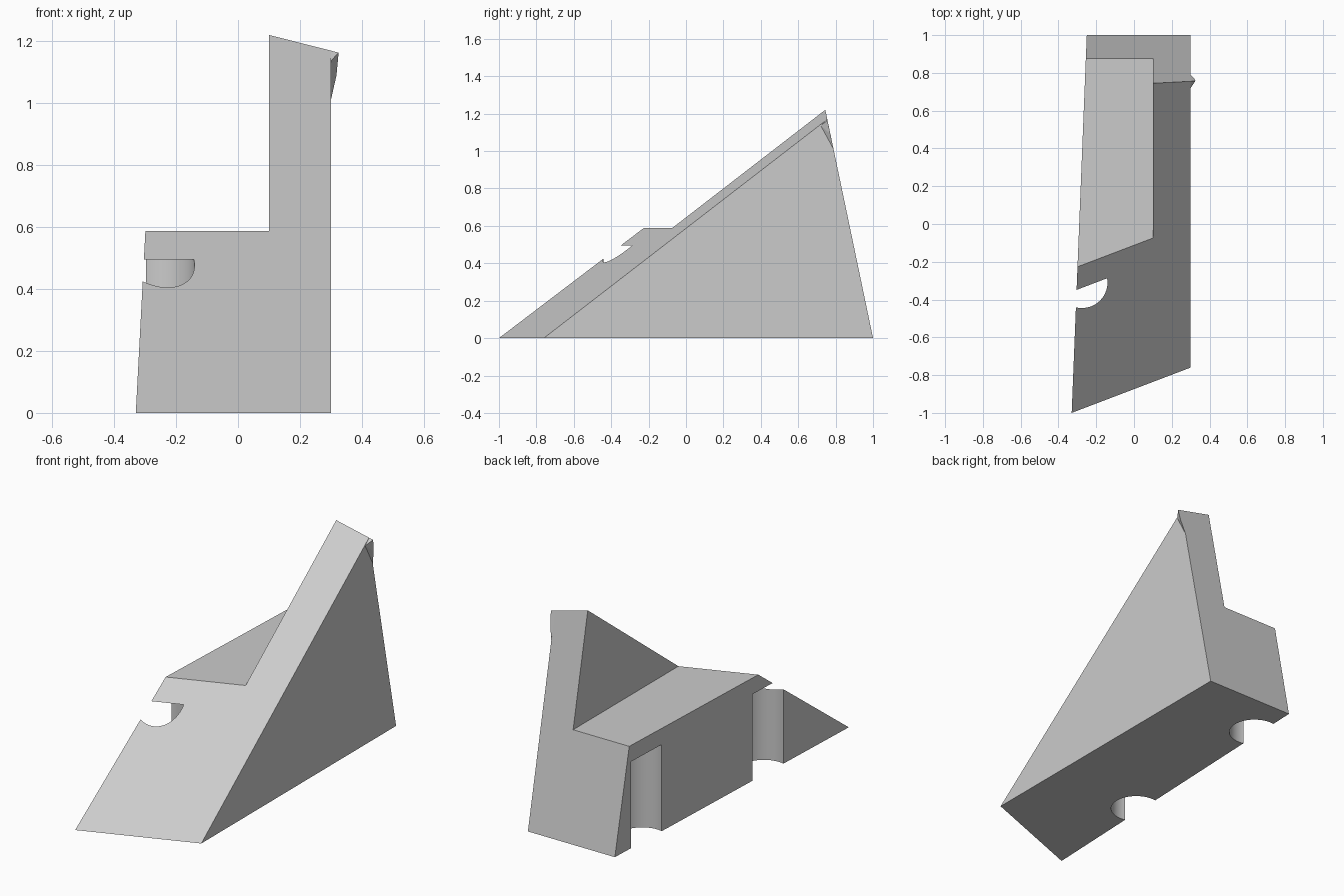
import bpy, bmesh, math
from mathutils import Vector

cube = bpy.data.objects.get("Cube")
if cube:
    bpy.data.objects.remove(cube, do_unlink=True)

grey = bpy.data.materials.new("plain grey")
grey.use_nodes = True
grey.diffuse_color = (0.6, 0.6, 0.6, 1)
grey.node_tree.nodes["Principled BSDF"].inputs["Base Color"].default_value = (0.6, 0.6, 0.6, 1)


def finish(name, bm):
    """Turn a bmesh into a named grey object."""
    bmesh.ops.recalc_face_normals(bm, faces=bm.faces)
    mesh = bpy.data.meshes.new(name)
    bm.to_mesh(mesh)
    bm.free()
    mesh.materials.append(grey)
    obj = bpy.data.objects.new(name, mesh)
    bpy.context.collection.objects.link(obj)
    return obj


def left_x(y):
    """The left wall runs slightly askew."""
    return -0.33 + 0.04 * (y + 1)


def ridge(x):
    """Point where the sloping front and back planes meet."""
    z = 0.772 * (1.874 - 0.381 * x) / 1.1613
    return Vector((x, 1 - 0.209 * z, z))


def cut(target, cutter):
    mod = target.modifiers.new("cut", "BOOLEAN")
    mod.operation = "DIFFERENCE"
    mod.solver = "EXACT"
    mod.object = cutter
    cutter.hide_render = True
    bpy.ops.object.select_all(action="DESELECT")
    bpy.context.view_layer.objects.active = target
    target.select_set(True)
    bpy.ops.object.modifier_apply(modifier=mod.name)
    bpy.data.objects.remove(cutter, do_unlink=True)


# Main wedge: slanted front and back, upright sides
bm = bmesh.new()
fl, fr, br, bl = [bm.verts.new(p) for p in
                  ((-0.33, -1, 0), (0.3, -0.76, 0), (0.3, 1, 0), (left_x(1), 1, 0))]
tl, tr = bm.verts.new(ridge(-0.261)), bm.verts.new(ridge(0.3))
for face in ((fl, fr, br, bl), (fl, fr, tr, tl), (br, bl, tl, tr), (fr, br, tr), (fl, bl, tl)):
    bm.faces.new(face)
wedge = finish("wedge_body", bm)

# Low step on the left
bm = bmesh.new()
bmesh.ops.create_cube(bm, size=1)
bmesh.ops.scale(bm, vec=(1.1, 4, 2), verts=bm.verts)
bmesh.ops.translate(bm, vec=(-0.45, 0, 1.588), verts=bm.verts)
cut(wedge, finish("step_cutter", bm))

# Two round upright grooves in the left wall, closed at the top
for y in (-0.31, 0.73):
    bm = bmesh.new()
    bmesh.ops.create_cone(bm, cap_ends=True, segments=64, radius1=0.135, radius2=0.135, depth=1)
    bmesh.ops.translate(bm, vec=(left_x(y) + 0.027, y, -0.005), verts=bm.verts)
    cut(wedge, finish("groove_cutter", bm))

bpy.ops.object.shade_smooth_by_angle(angle=math.radians(25))

# Small pointed spur at the top of the right wall
bm = bmesh.new()
for p in ((0.3, 0.72, 1.137), ridge(0.3), ridge(0.325), (0.318, 0.772, 1.09), (0.3, 0.789, 1.01)):
    bm.verts.new(p)
bmesh.ops.convex_hull(bm, input=bm.verts)
finish("top_spur", bm)
